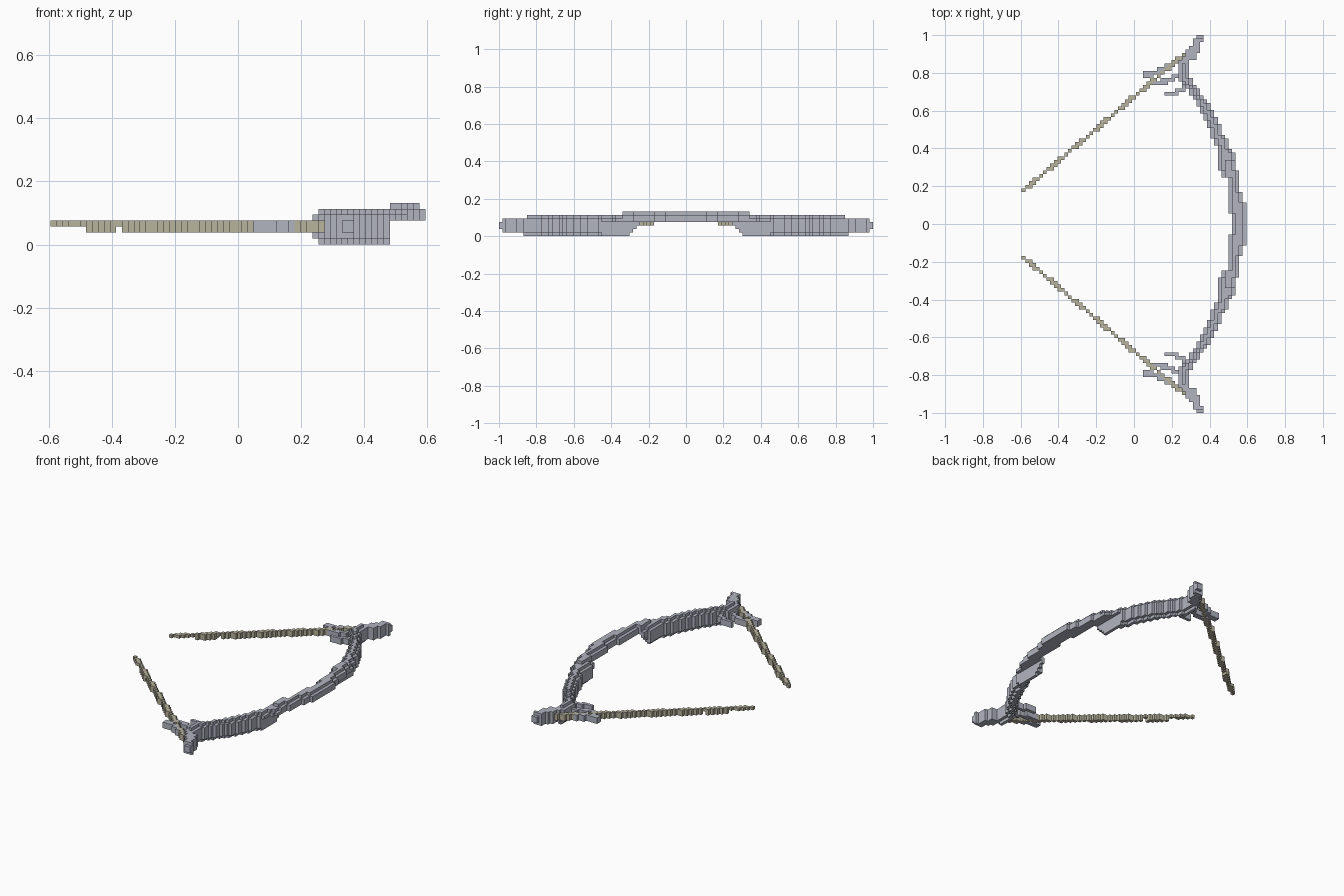
import bpy
import bmesh

if "Cube" in bpy.data.objects:
    bpy.data.objects.remove(bpy.data.objects["Cube"], do_unlink=True)

V = 2 / 106          # edge of one block
X0 = -31.5           # grid column of the left edge


def material(name, rgb):
    m = bpy.data.materials.new(name)
    m.use_nodes = True
    m.diffuse_color = (*rgb, 1)
    m.node_tree.nodes["Principled BSDF"].inputs["Base Color"].default_value = (*rgb, 1)
    return m


grey = material("pale steel", (0.44, 0.455, 0.53))
beige = material("pale cord", (0.48, 0.455, 0.34))


def lerp(points, t):
    """Value at t on a polyline of (t, value) points."""
    for (a, u), (b, w) in zip(points, points[1:]):
        if t <= b:
            return u + (w - u) * max(t - a, 0) / (b - a)
    return points[-1][1]


def mirrored(cells):
    return cells | {(i, -1 - j, k) for i, j, k in cells}


# Curved limb: inner and outer edge columns for every row
INNER = [(2, 59), (3, 58), (12, 58), (13, 56), (15, 55), (20, 55), (25, 53),
         (32, 50), (38, 46), (40, 44), (45, 44), (46, 46), (47, 46)]
OUTER = [(5, 63), (6, 62), (11, 61), (18, 60), (25, 56.5), (32, 53.3),
         (38, 49), (41, 47), (47, 47)]
limb = set()
for j in range(47):
    a, b = round(lerp(INNER, j)), round(lerp(OUTER, j))
    base = min(4, max(0, 16 - j))
    for i in range(a, b):
        edge = i in (a, b - 1)
        low = base if i < 57 else 4
        high = 6 if i >= 57 and j < 18 else 5
        if edge:
            low, high = max(low, 1), high - 1
        if j > 44:
            high = min(high, 4)
        limb |= {(i, j, k) for k in range(low, high + 1)}

# Flared tips beyond the cord
tip = set()
for j in range(46, 53):
    a = round(lerp([(46, 45), (50, 48), (52, 49)], j))
    b = round(lerp([(46, 49), (49, 50), (52, 51)], j))
    rows = range(2, 4) if j == 52 else range(1, 5)
    tip |= {(i, j, k) for i in range(a, b) for k in rows}

# Barbs reaching inward from the tips
barbs = set()
for path in ([(34, 41.5), (37, 42), (45, 46.5)],
             [(37, 39), (39, 39.5), (46, 42.5)],
             [(40, 36), (42, 36.3), (46, 38)]):
    for i in range(path[0][0], path[-1][0] + 1):
        f = lerp(path, i)
        barbs |= {(i, int(f), k) for k in (2, 3)}
        barbs |= {(i, int(f + 0.5), k) for k in (2, 3)}

# Two straight cord halves, thinner at the loose ends
cord = set()
for i in range(46):
    f = 9.2 + i * 0.847
    cord.add((i, int(f), 3))
    cord.add((i, int(f + 0.4), 3))
    if i > 5 and i != 11:
        cord.add((i, int(f), 2))
        cord.add((i, int(f + 0.4), 2))

limb, tip, barbs, cord = map(mirrored, (limb, tip, barbs, cord))
cord -= limb
barbs -= limb | cord
tip -= limb | cord | barbs
solid = limb | tip | barbs | cord


def block_object(name, cells, mat):
    """Mesh of the block faces that are not covered by another block."""
    bm = bmesh.new()
    verts = {}

    def vert(p):
        if p not in verts:
            verts[p] = bm.verts.new(((p[0] + X0) * V, p[1] * V, p[2] * V))
        return verts[p]

    for c in sorted(cells):
        for axis in range(3):
            u, w = (axis + 1) % 3, (axis + 2) % 3
            for side in (0, 1):
                n = list(c)
                n[axis] += 2 * side - 1
                if tuple(n) in solid:
                    continue
                quad = []
                for du, dw in ((0, 0), (1, 0), (1, 1), (0, 1)):
                    p = list(c)
                    p[axis] += side
                    p[u] += du
                    p[w] += dw
                    quad.append(vert(tuple(p)))
                if side == 0:
                    quad.reverse()
                bm.faces.new(quad)
    mesh = bpy.data.meshes.new(name)
    bm.to_mesh(mesh)
    bm.free()
    mesh.materials.append(mat)
    bpy.context.collection.objects.link(bpy.data.objects.new(name, mesh))


block_object("curved_limb", limb, grey)
block_object("flared_tips", tip, grey)
block_object("barbs", barbs, grey)
block_object("cord", cord, beige)
